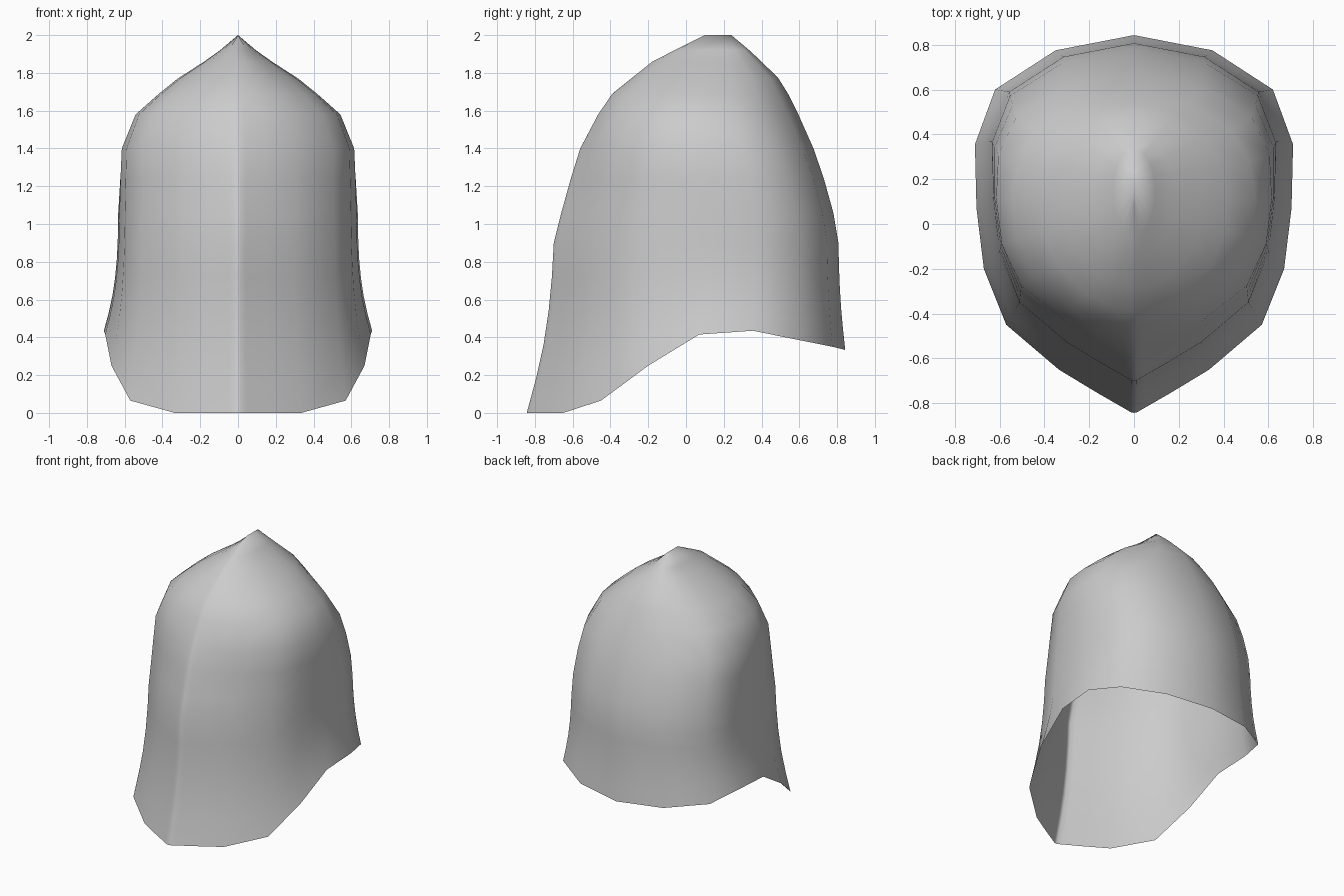
import bpy, bmesh, math

if "Cube" in bpy.data.objects:
    bpy.data.objects.remove(bpy.data.objects["Cube"])

# Lower rim, front centre to back centre (right half); close columns round off the front ridge
rim = [(0, -.843, 0), (.014, -.84, 0), (.045, -.822, 0), (.17, -.75, 0), (.335, -.65, 0),
       (.57, -.45, .065), (.67, -.20, .25), (.703, .07, .415), (.71, .355, .435),
       (.62, .60, .385), (.35, .775, .35), (0, .843, .333)]
# Level sections: height, half width, front y, back y, roundness
levels = [(.9, .637, -.70, .807, 0), (1.06, .634, -.66, .78, 0), (1.24, .628, -.61, .73, .1),
          (1.40, .62, -.56, .675, .3), (1.58, .545, -.465, .595, .7), (1.69, .42, -.39, .54, .8),
          (1.77, .32, -.29, .49, .8), (1.86, .18, -.178, .40, .8), (1.92, .095, -.06, .335, .8),
          (2.0, 0, .10, .24, .8)]
# Flare towards the rim: fraction of height, fraction of flare
flare = [(0, 1), (.2, .66), (.4, .38), (.6, .19), (.8, .07)]


def section(z, w, front, back, rnd):
    """Fit the rim outline, blended towards an ellipse, to a level section."""
    points = []
    for x, y, _ in rim:
        u, v = x / .71, y / .843
        a = math.atan2(u, -v)
        u += (math.sin(a) - u) * rnd
        v += (-math.cos(a) - v) * rnd
        points.append((u * w if x else 0, (front + back) / 2 + v * (back - front) / 2, z))
    return points


base = section(*levels[0])
rows = []
for s, f in flare:
    rows.append([(b[0] + (r[0] - b[0]) * f, b[1] + (r[1] - b[1]) * f, r[2] + (b[2] - r[2]) * s)
                 for r, b in zip(rim, base)])
rows += [section(*lv) for lv in levels]

# Half shell lofted through the rows
bm = bmesh.new()
grid = [[bm.verts.new(p) for p in row] for row in rows]
for a, b in zip(grid, grid[1:]):
    for i in range(len(rim) - 1):
        bm.faces.new((a[i], a[i + 1], b[i + 1], b[i]))
mesh = bpy.data.meshes.new("hood")
bm.to_mesh(mesh)
bm.free()
hood = bpy.data.objects.new("hood", mesh)
bpy.context.collection.objects.link(hood)
bpy.context.view_layer.objects.active = hood
hood.select_set(True)

# Mirror to the other side and shade smooth
mirror = hood.modifiers.new("mirror", 'MIRROR')
mirror.merge_threshold = .0005
bpy.ops.object.modifier_apply(modifier="mirror")
bpy.ops.object.shade_smooth_by_angle(angle=1.6)
